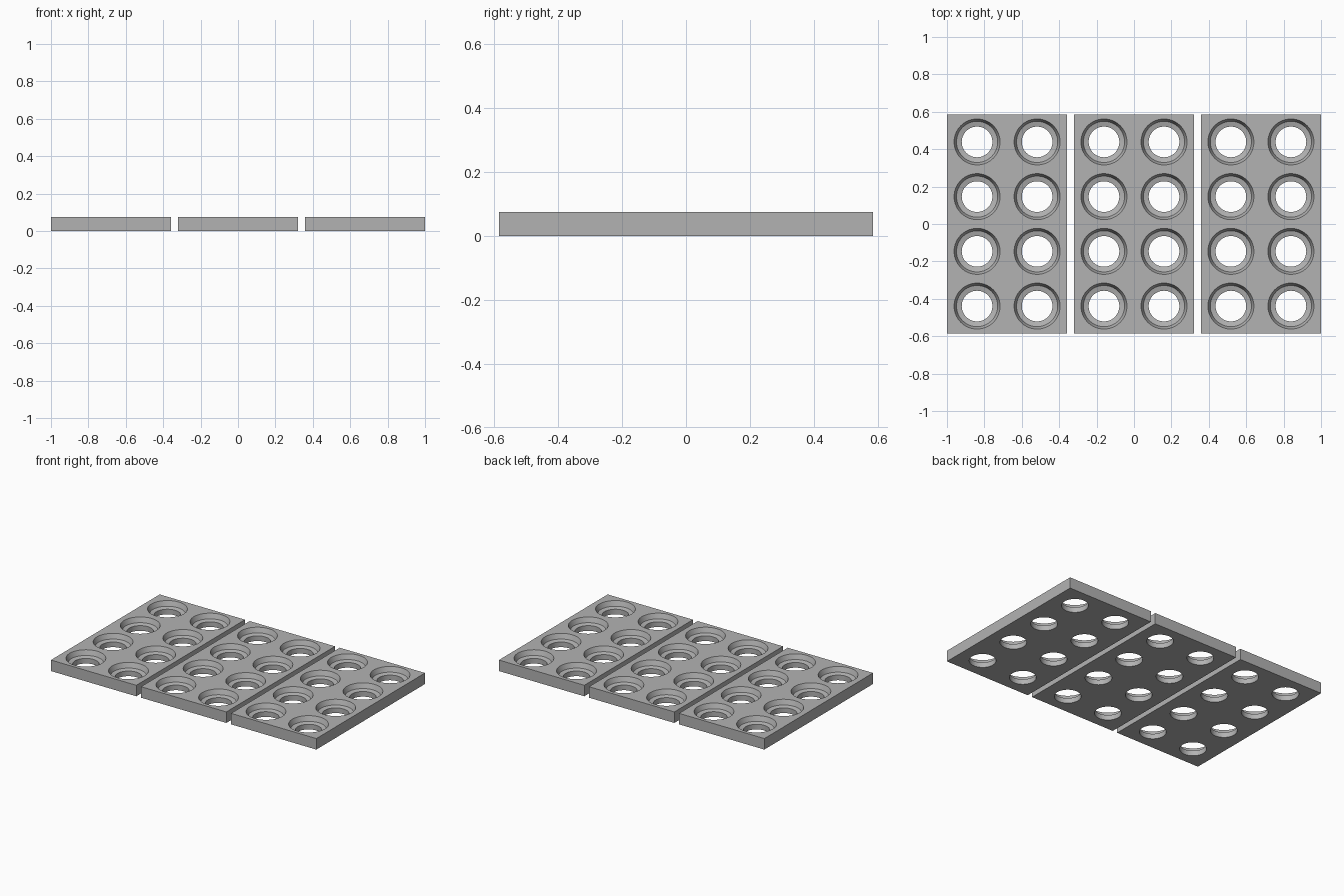
import bpy
import bmesh
from math import cos, sin, tau

if "Cube" in bpy.data.objects:
    bpy.data.objects.remove(bpy.data.objects["Cube"], do_unlink=True)

WIDTH, DEPTH, HEIGHT = 0.643, 1.17, 0.075
PITCH_X, PITCH_Y = 0.321, 0.2925
PLATE_STEP = 0.6785
SIDES = 64
# Stepped hole outline (radius, z), from below the plate to above it
OUTLINE = [(0.082, -0.02), (0.082, 0.035), (0.11, 0.042), (0.115, 0.055), (0.123, HEIGHT), (0.123, 0.1)]

grey = bpy.data.materials.new("plain grey")
grey.use_nodes = True
colour = (0.45, 0.45, 0.45, 1)
grey.diffuse_color = colour
grey.node_tree.nodes["Principled BSDF"].inputs["Base Color"].default_value = colour


def make_object(name, bm):
    bmesh.ops.recalc_face_normals(bm, faces=bm.faces)
    mesh = bpy.data.meshes.new(name)
    bm.to_mesh(mesh)
    bm.free()
    mesh.materials.append(grey)
    obj = bpy.data.objects.new(name, mesh)
    bpy.context.collection.objects.link(obj)
    return obj


def add_turned_cutter(bm, x, y):
    rings = [[bm.verts.new((x + r * cos(tau * i / SIDES), y + r * sin(tau * i / SIDES), z))
              for i in range(SIDES)] for r, z in OUTLINE]
    for low, high in zip(rings, rings[1:]):
        for i in range(SIDES):
            j = (i + 1) % SIDES
            bm.faces.new((low[i], low[j], high[j], high[i]))
    bm.faces.new(rings[0][::-1])
    bm.faces.new(rings[-1])


# Cutter for a two by four grid of stepped holes
bm = bmesh.new()
for col in range(2):
    for row in range(4):
        add_turned_cutter(bm, (col - 0.5) * PITCH_X, (row - 1.5) * PITCH_Y)
cutter = make_object("hole_cutter", bm)
cutter.hide_render = True

# Middle plate, drilled
bm = bmesh.new()
bmesh.ops.create_cube(bm, size=1)
for v in bm.verts:
    v.co = (v.co.x * WIDTH, v.co.y * DEPTH, (v.co.z + 0.5) * HEIGHT)
plate = make_object("middle_plate", bm)
drill = plate.modifiers.new("holes", "BOOLEAN")
drill.operation = "DIFFERENCE"
drill.solver = "EXACT"
drill.object = cutter

bpy.ops.object.select_all(action="DESELECT")
plate.select_set(True)
bpy.context.view_layer.objects.active = plate
bpy.ops.object.modifier_apply(modifier=drill.name)
bpy.ops.object.shade_smooth_by_angle(angle=0.35)
bpy.data.objects.remove(cutter, do_unlink=True)

# Matching plates on either side
for name, side in (("left_plate", 1), ("right_plate", -1)):
    copy = plate.copy()
    copy.name = name
    copy.location.x = side * PLATE_STEP
    bpy.context.collection.objects.link(copy)
